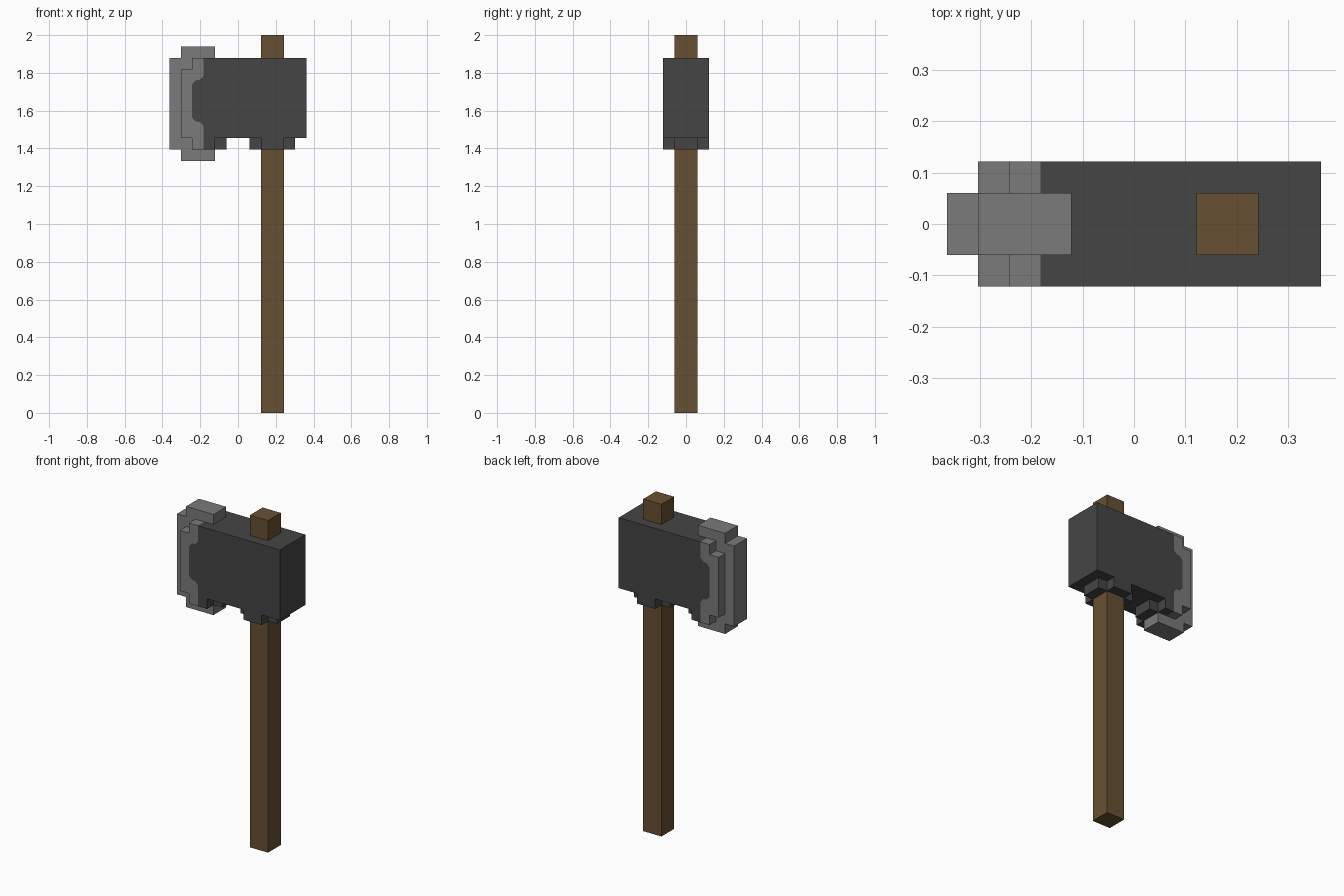
import bpy
import bmesh
from mathutils import Vector

if "Cube" in bpy.data.objects:
    bpy.data.objects.remove(bpy.data.objects["Cube"], do_unlink=True)

U = 2 / 33  # block unit: the axe is 33 blocks tall


def make_material(name, rgb):
    mat = bpy.data.materials.new(name)
    mat.diffuse_color = (*rgb, 1)
    mat.use_nodes = True
    bsdf = mat.node_tree.nodes["Principled BSDF"]
    bsdf.inputs["Base Color"].default_value = (*rgb, 1)
    bsdf.inputs["Roughness"].default_value = 0.9
    return mat


dark = make_material("dark iron", (0.06, 0.06, 0.06))
light = make_material("light steel", (0.197, 0.197, 0.197))
wood = make_material("brown wood", (0.137, 0.081, 0.032))


def prism(name, outline, low, high, axis, mat):
    """Extrude an outline (in blocks) along 'y' (outline is x, z) or 'z' (outline is x, y)."""
    def place(a, b, depth):
        return Vector((a, depth, b) if axis == "y" else (a, b, depth)) * U

    bm = bmesh.new()
    face = bm.faces.new([bm.verts.new(place(a, b, low)) for a, b in outline])
    extruded = bmesh.ops.extrude_face_region(bm, geom=[face])["geom"]
    moved = [v for v in extruded if isinstance(v, bmesh.types.BMVert)]
    bmesh.ops.translate(bm, verts=moved, vec=place(0, 0, high - low))
    bmesh.ops.recalc_face_normals(bm, faces=bm.faces)
    mesh = bpy.data.meshes.new(name)
    bm.to_mesh(mesh)
    bm.free()
    mesh.materials.append(mat)
    obj = bpy.data.objects.new(name, mesh)
    bpy.context.collection.objects.link(obj)
    return obj


def mirrored(half, centre):
    """Complete a half outline by reflecting its second coordinate."""
    return half + [(a, 2 * centre - b) for a, b in reversed(half)]


# Wooden handle, running right through the head
prism("handle", [(2, -1), (4, -1), (4, 1), (2, 1)], 0, 33, "z", wood)

# Wavy border between the dark head and the light bevel, from top to middle
border = [(-3, 29.45), (-3.3, 29.1), (-3.7, 29.05), (-4, 28.7)]
lower_border = [(a, 54.5 - b) for a, b in reversed(border)]

# Dark block of the head
prism("head_block", [(6, 24), (6, 31), (-3, 31)] + border + lower_border + [(-3, 24)],
      -2, 2, "y", dark)

# Light stepped bevel between head and blade
prism("blade_bevel", [(-3, 31)] + border + lower_border
      + [(-3, 23), (-4, 23), (-4, 24), (-5, 24), (-5, 30), (-4, 30), (-4, 31)],
      -2, 2, "y", light)

# Thin blade wrapping round the bevel, with a horn above and below
blade_half = [(-5, 24), (-4, 24), (-4, 23), (-2, 23), (-2, 22),
              (-5, 22), (-5, 23), (-6, 23)]
prism("blade_edge", mirrored(blade_half, 27), -1, 1, "y", light)

# Cross-shaped collar under the head, round the handle
collar_half = [(1, -1), (2, -1), (2, -2), (4, -2), (4, -1), (5, -1)]
prism("collar", mirrored(collar_half, 0), 23, 24, "z", dark)

# Stepped block under the head, behind the blade
prism("beard_block", mirrored([(-3, -2), (-2, -2), (-2, -1), (-1, -1)], 0),
      23, 24, "z", dark)
